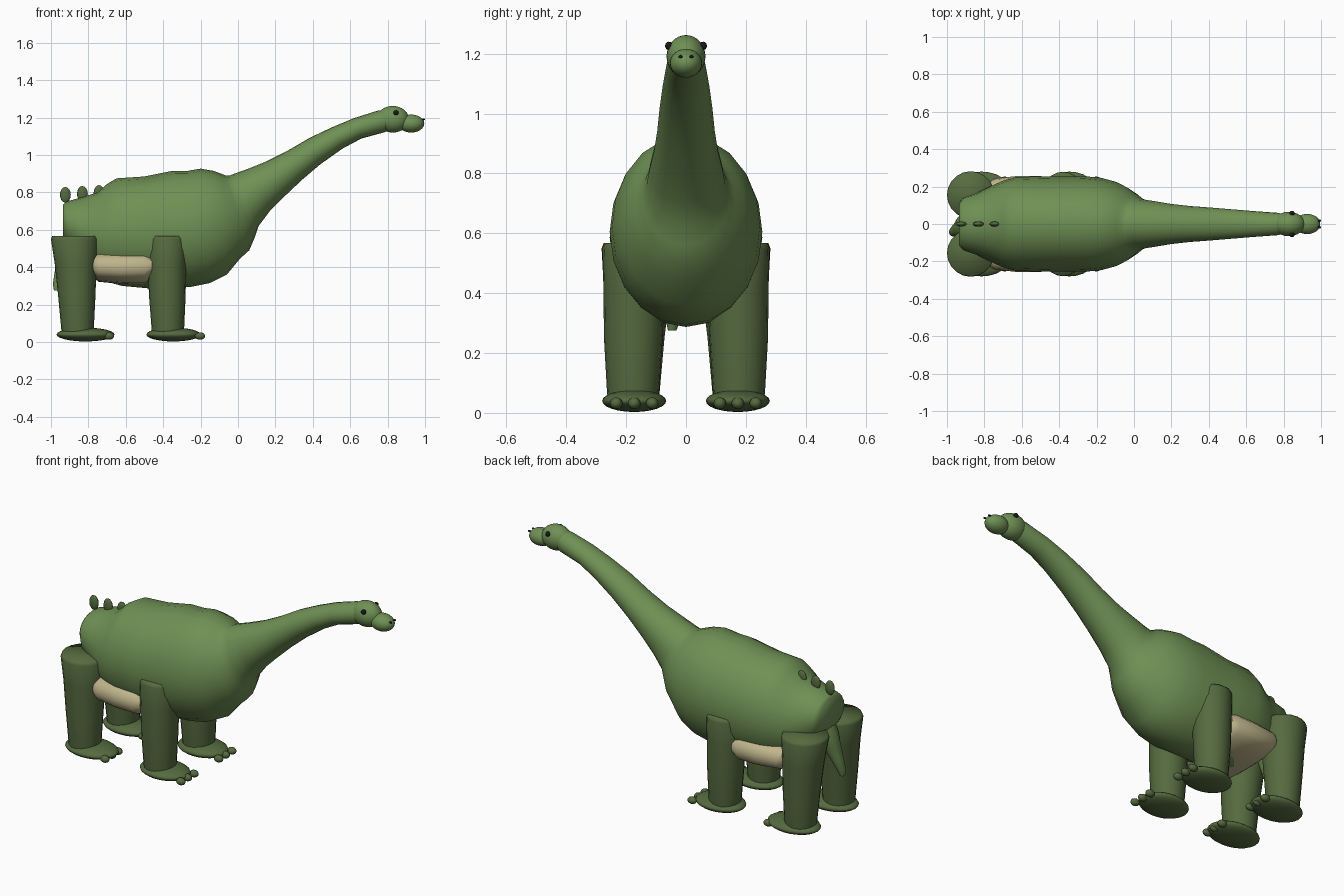
import bpy, bmesh, math
from mathutils import Vector

if "Cube" in bpy.data.objects:
    bpy.data.objects.remove(bpy.data.objects["Cube"])


def mat(name, r, g, b):
    m = bpy.data.materials.new(name)
    m.diffuse_color = (r, g, b, 1)
    m.use_nodes = True
    m.node_tree.nodes["Principled BSDF"].inputs["Base Color"].default_value = m.diffuse_color
    return m


GREEN = mat("green skin", 0.16, 0.28, 0.09)
DARK = mat("dark green skin", 0.09, 0.145, 0.05)
CREAM = mat("cream belly", 0.52, 0.46, 0.26)
BLACK = mat("black", 0.01, 0.01, 0.01)


def loft(name, rings, material, angle=50):
    """Skin a list of equal point rings and cap both ends."""
    bm = bmesh.new()
    rows = [[bm.verts.new(p) for p in ring] for ring in rings]
    n = len(rows[0])
    for a, b in zip(rows, rows[1:]):
        for i in range(n):
            j = (i + 1) % n
            bm.faces.new((a[i], a[j], b[j], b[i]))
    bm.faces.new(rows[0])
    bm.faces.new(rows[-1])
    bmesh.ops.recalc_face_normals(bm, faces=bm.faces)
    me = bpy.data.meshes.new(name)
    bm.to_mesh(me)
    bm.free()
    ob = bpy.data.objects.new(name, me)
    bpy.context.collection.objects.link(ob)
    finish(ob, material, angle)
    return ob


def finish(ob, material, angle=50):
    ob.data.materials.append(material)
    bpy.ops.object.select_all(action='DESELECT')
    ob.select_set(True)
    bpy.context.view_layer.objects.active = ob
    bpy.ops.object.shade_smooth_by_angle(angle=math.radians(angle))


def section(tx, tz, bx, bz, w, n=20, power=1.0):
    """Ring spanning a top point and a bottom point with half-width w."""
    c = Vector(((tx + bx) / 2, 0, (tz + bz) / 2))
    up = Vector(((tx - bx) / 2, 0, (tz - bz) / 2))
    pts = []
    for i in range(n):
        a = 2 * math.pi * i / n
        s, k = math.sin(a), math.cos(a)
        s = math.copysign(abs(s) ** power, s)
        k = math.copysign(abs(k) ** power, k)
        pts.append(c + up * k + Vector((0, w * s, 0)))
    return pts


def flat_ring(x, y, z, r, n=20):
    return [(x + r * math.cos(2 * math.pi * i / n),
             y + r * math.sin(2 * math.pi * i / n), z) for i in range(n)]


def ball(name, loc, scale, material, seg=20, rings=12):
    bpy.ops.mesh.primitive_uv_sphere_add(segments=seg, ring_count=rings, radius=1,
                                         location=loc)
    ob = bpy.context.object
    ob.name = name
    ob.scale = scale
    finish(ob, material, 80)


# Body and neck in one skin: top x, top z, bottom x, bottom z, half-width
body = [(-.935, .735, -.935, .565, .115), (-.92, .75, -.90, .50, .142),
        (-.85, .77, -.83, .43, .165), (-.75, .80, -.77, .35, .205),
        (-.70, .845, -.70, .322, .232), (-.65, .875, -.62, .30, .25),
        (-.50, .885, -.48, .287, .255), (-.35, .915, -.35, .287, .253),
        (-.27, .915, -.25, .295, .255), (-.20, .927, -.15, .315, .247),
        (-.13, .915, -.06, .36, .225), (-.09, .90, .01, .445, .197),
        (-.065, .89, .06, .49, .168), (-.045, .89, .09, .56, .145)]
neck = [(-.02, .90, .11, .62, .132),
        (.05, .925, .17, .70, .122), (.15, .965, .25, .78, .107),
        (.26, 1.02, .34, .865, .096), (.38, 1.09, .44, .95, .088),
        (.50, 1.147, .56, 1.035, .078), (.62, 1.197, .66, 1.088, .069),
        (.75, 1.238, .785, 1.122, .06), (.80, 1.24, .82, 1.14, .05)]
loft("body_and_neck", [section(*s) for s in body + neck], GREEN, 70)

# Tail curling down behind the body
tail = [(-.82, 0, .60, .10), (-.88, -.005, .53, .075), (-.915, -.02, .45, .052),
        (-.945, -.033, .37, .036), (-.965, -.043, .31, .025), (-.970, -.046, .275, .014)]
loft("tail", [flat_ring(*t, n=12) for t in tail], GREEN)

# Belly patch
belly = [(-.785, .44, -.785, .385, .17), (-.775, .475, -.775, .345, .225),
         (-.745, .488, -.745, .322, .243), (-.62, .494, -.62, .31, .257),
         (-.50, .494, -.50, .31, .257), (-.46, .475, -.46, .34, .243),
         (-.445, .44, -.445, .385, .19)]
loft("belly", [section(*s, n=24, power=.75) for s in belly], CREAM)

# Head, snout, eyes and nostrils
ball("head", (.827, 0, 1.191), (.087, .065, .071), GREEN, 24, 16)
ball("snout", (.926, 0, 1.168), (.07, .054, .048), GREEN, 24, 16)
for s in (-1, 1):
    ball("eye", (.845, s * .057, 1.226), (.014, .013, .014), BLACK, 12, 8)
    ball("nostril", (.991, s * .018, 1.19), (.009, .007, .005), BLACK, 10, 6)

# Back knobs
for x, z in ((-.923, .787), (-.832, .792), (-.743, .797)):
    ball("back_knob", (x, 0, z), (.029, .014, .042), DARK, 12, 8)


# Legs with feet and toes
def leg(name, s, shaft, foot_x, foot_len, toe_x):
    loft(name + "_leg", [flat_ring(x, s * y, z, r) for x, y, z, r in shaft], DARK, 80)
    ball(name + "_foot", (foot_x, s * .173, .04), (foot_len, .107, .037), DARK, 24, 12)
    for dy in (-.06, 0, .06):
        ball(name + "_toe", (toe_x, s * .173 + dy, .032), (.027, .021, .02), DARK, 12, 8)


rear = [(-.858, .175, .04, .084), (-.858, .175, .07, .087), (-.862, .172, .25, .1),
        (-.868, .163, .42, .112), (-.873, .155, .55, .127), (-.873, .155, .567, .12)]
front = [(-.375, .177, .04, .084), (-.375, .177, .07, .087), (-.378, .176, .25, .098),
         (-.38, .173, .42, .103), (-.38, .17, .55, .109), (-.38, .17, .567, .102)]
for s in (-1, 1):
    leg("rear", s, rear, -.815, .155, -.69)
    leg("front", s, front, -.345, .145, -.203)
